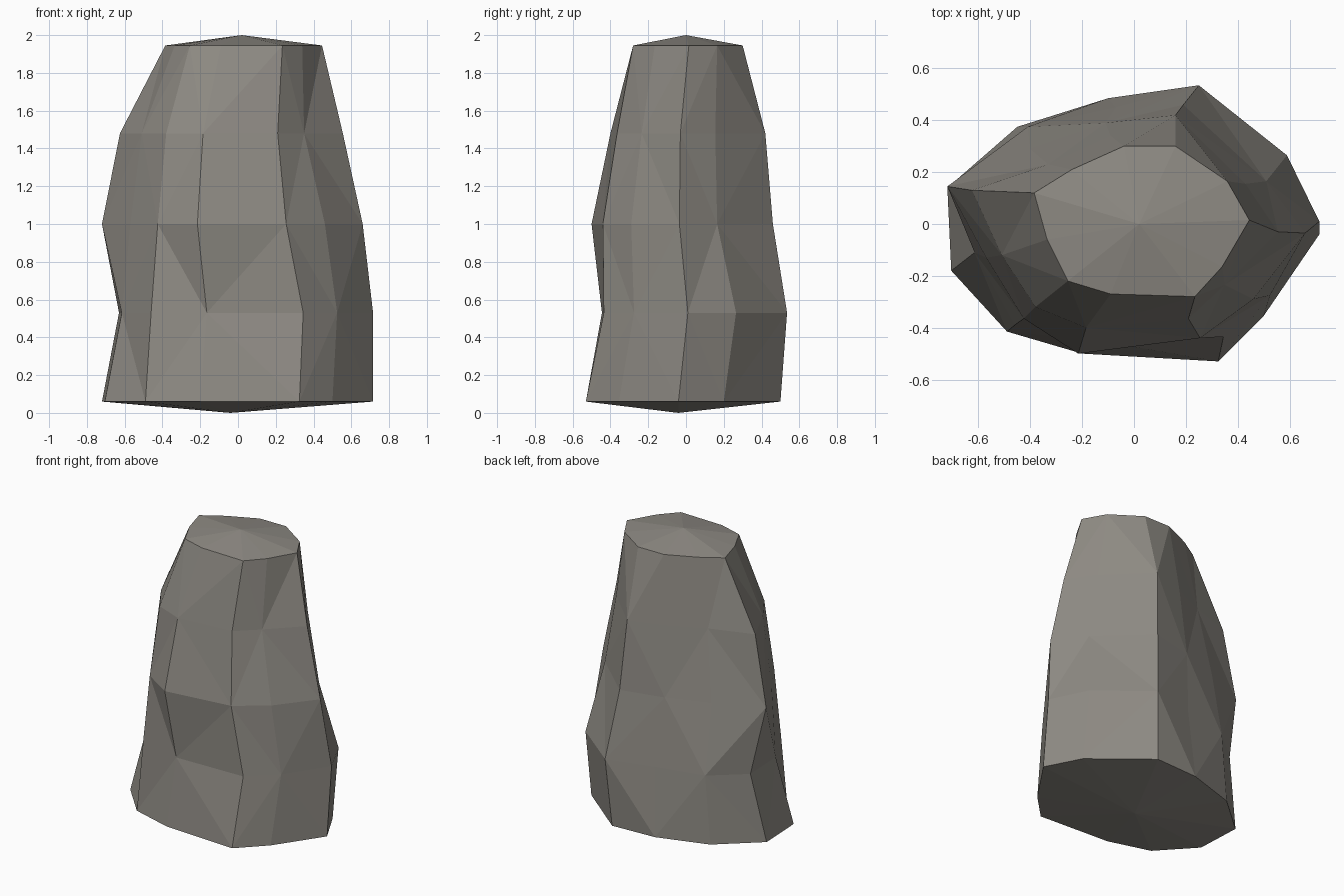
import bpy
import bmesh

default_cube = bpy.data.objects.get("Cube")
if default_cube:
    bpy.data.objects.remove(default_cube, do_unlink=True)


def make_material(name, colour):
    """Plain flat colour for viewport and render."""
    material = bpy.data.materials.new(name)
    material.use_nodes = True
    material.diffuse_color = colour
    shader = material.node_tree.nodes["Principled BSDF"]
    shader.inputs["Base Color"].default_value = colour
    shader.inputs["Roughness"].default_value = 0.9
    return material


# Heights of the rock layers, from the foot to the shoulder
LAYERS = (.06, .53, 1, 1.48, 1.945)

# Each ridge climbs the rock through every layer as (x, y) in plan
RIDGES = (
    # left side
    ((.715, -.04), (.715, .01), (.66, -.035), (.555, -.03), (.445, .015)),
    ((.59, .2), (.59, .265), (.51, .165), (.43, .155), (.36, .165)),
    # back
    ((.22, .5), (.25, .535), (.19, .46), (.16, .42), (.16, .3)),
    ((-.1, .485), (-.07, .45), (-.11, .39), (-.09, .34), (-.04, .3)),
    ((-.45, .375), (-.41, .375), (-.4, .29), (-.33, .23), (-.24, .21)),
    # right side
    ((-.72, .14), (-.63, .19), (-.72, .145), (-.625, .13), (-.385, .12)),
    ((-.705, -.18), (-.615, -.11), (-.57, -.13), (-.51, -.12), (-.335, -.06)),
    # front
    ((-.49, -.415), (-.46, -.39), (-.425, -.365), (-.38, -.32), (-.255, -.22)),
    ((-.2, -.5), (-.165, -.445), (-.215, -.5), (-.185, -.4), (-.09, -.27)),
    ((.325, -.53), (.345, -.435), (.255, -.44), (.21, -.365), (.235, -.28)),
    ((.5, -.355), (.525, -.275), (.46, -.29), (.35, -.235), (.34, -.165)),
)


def build_rock(bm):
    ridges = [[bm.verts.new((x, y, z)) for (x, y), z in zip(ridge, LAYERS)]
              for ridge in RIDGES]
    foot_centre = bm.verts.new((-.04, -.04, 0))
    top_centre = bm.verts.new((.02, 0, 2))

    for i, ridge in enumerate(ridges):
        following = ridges[(i + 1) % len(ridges)]
        # Side facets, with the diagonal alternating in a diamond pattern
        for level in range(len(LAYERS) - 1):
            a, b = ridge[level], following[level]
            c, d = following[level + 1], ridge[level + 1]
            if (i + level) % 2:
                triangles = ((a, b, c), (a, c, d))
            else:
                triangles = ((a, b, d), (b, c, d))
            for triangle in triangles:
                bm.faces.new(triangle)
        # Shallow cones close the foot and the top
        bm.faces.new((following[0], ridge[0], foot_centre))
        bm.faces.new((ridge[-1], following[-1], top_centre))
    bmesh.ops.recalc_face_normals(bm, faces=bm.faces)


# Faceted standing rock
mesh = bpy.data.meshes.new("rock")
bm = bmesh.new()
build_rock(bm)
bm.to_mesh(mesh)
bm.free()
mesh.materials.append(make_material("warm grey stone", (.27, .255, .228, 1)))
rock = bpy.data.objects.new("rock", mesh)
bpy.context.collection.objects.link(rock)
